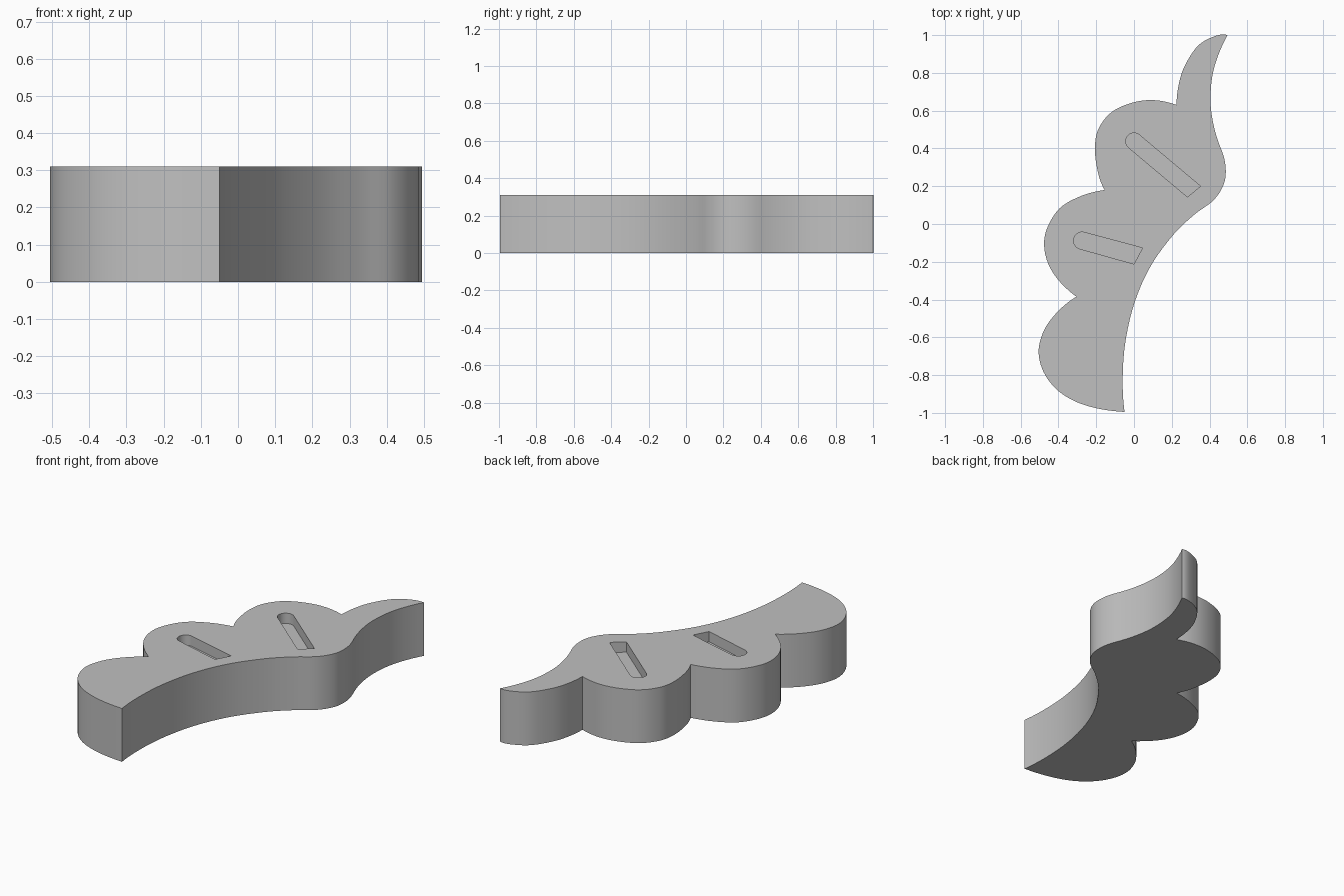
import bpy
import bmesh
import math
from mathutils import Vector

HEIGHT = 0.31
SLOT_DEPTH = 0.06

if "Cube" in bpy.data.objects:
    bpy.data.objects.remove(bpy.data.objects["Cube"])

grey = bpy.data.materials.new("plain grey")
grey.use_nodes = True
colour = (0.53, 0.53, 0.53, 1)
grey.diffuse_color = colour
grey.node_tree.nodes["Principled BSDF"].inputs["Base Color"].default_value = colour


def smooth_path(points, steps=6):
    """Smooth curve through the points, leaving off the last one."""
    pts = [Vector(p) for p in points]
    before = pts[0] * 2.5 - pts[1] * 2 + pts[2] * 0.5
    after = pts[-1] * 2.5 - pts[-2] * 2 + pts[-3] * 0.5
    before, after = pts[0] * 3 - pts[1] * 3 + pts[2], pts[-1] * 3 - pts[-2] * 3 + pts[-3]
    pts = [before] + pts + [after]
    path = []
    for a, b, c, d in zip(pts, pts[1:], pts[2:], pts[3:]):
        for i in range(steps):
            t = i / steps
            path.append(b + (c - a) * (t / 2)
                        + (a * 2 - b * 5 + c * 4 - d) * (t * t / 2)
                        + (b * 3 - a - c * 3 + d) * (t ** 3 / 2))
    return path


def prism(name, outline, bottom, top):
    """Extrude a flat outline between two heights."""
    bm = bmesh.new()
    face = bm.faces.new([bm.verts.new((p[0], p[1], bottom)) for p in outline])
    extruded = bmesh.ops.extrude_face_region(bm, geom=[face])["geom"]
    verts = [v for v in extruded if isinstance(v, bmesh.types.BMVert)]
    bmesh.ops.translate(bm, verts=verts, vec=(0, 0, top - bottom))
    bmesh.ops.recalc_face_normals(bm, faces=bm.faces)
    mesh = bpy.data.meshes.new(name)
    bm.to_mesh(mesh)
    bm.free()
    mesh.materials.append(grey)
    obj = bpy.data.objects.new(name, mesh)
    bpy.context.collection.objects.link(obj)
    return obj


def slot_outline(centre, radius, corner_a, corner_b):
    """Slot with one round end and one straight end."""
    centre, corner_a, corner_b = Vector(centre), Vector(corner_a), Vector(corner_b)
    along = centre - (corner_a + corner_b) / 2
    heading = math.atan2(along.y, along.x)
    arc = []
    for i in range(17):
        angle = heading - math.pi / 2 + math.pi * i / 16
        arc.append(centre + Vector((math.cos(angle), math.sin(angle))) * radius)
    return arc + [corner_b, corner_a]


# Sharp corners where the scallops meet
tip, upper_notch, lower_notch = (0.495, 1), (0.225, 0.63), (-0.155, 0.18)
base_notch, foot = (-0.305, -0.385), (-0.05, -0.995)
bend = (0.462, 0.395)

edges = [
    # Three scallops and the pointed top, down the right side
    [tip, (0.43, 0.995), (0.34, 0.945), (0.27, 0.84), (0.237, 0.74), upper_notch],
    [upper_notch, (0.06, 0.655), (-0.1, 0.605), (-0.185, 0.51), (-0.207, 0.4),
     (-0.19, 0.27), lower_notch],
    [lower_notch, (-0.3, 0.14), (-0.41, 0.065), (-0.475, -0.08), (-0.44, -0.24),
     base_notch],
    [base_notch, (-0.4, -0.46), (-0.475, -0.56), (-0.505, -0.68), (-0.47, -0.8),
     (-0.38, -0.9), (-0.24, -0.965), foot],
    # Long hollow edge, rounded shoulder and upper hollow
    [foot, (-0.06, -0.82), (-0.045, -0.62), (0.005, -0.41), (0.09, -0.22),
     (0.21, -0.055), (0.32, 0.05), (0.42, 0.125), (0.475, 0.21), (0.485, 0.3), bend],
    [bend, (0.42, 0.53), (0.405, 0.67), (0.425, 0.83), tip],
]
body = prism("wing_body", [p for edge in edges for p in smooth_path(edge)], 0, HEIGHT)

# Two shallow slots cut in the top
slots = [
    slot_outline((0, 0.438), 0.044, (0.352, 0.2), (0.283, 0.143)),
    slot_outline((-0.275, -0.088), 0.045, (0.045, -0.127), (0, -0.212)),
]
cutters = []
for number, outline in enumerate(slots):
    cutter = prism(f"slot_cutter_{number}", outline, HEIGHT - SLOT_DEPTH, HEIGHT + 0.1)
    cutter.hide_render = True
    cut = body.modifiers.new("slot", 'BOOLEAN')
    cut.operation = 'DIFFERENCE'
    cut.solver = 'EXACT'
    cut.object = cutter
    cutters.append(cutter)

# Apply the cuts, then drop the cutters
bpy.ops.object.select_all(action='DESELECT')
body.select_set(True)
bpy.context.view_layer.objects.active = body
for modifier in list(body.modifiers):
    bpy.ops.object.modifier_apply(modifier=modifier.name)
for cutter in cutters:
    bpy.data.objects.remove(cutter)
bpy.ops.object.shade_smooth_by_angle(angle=math.radians(30))
